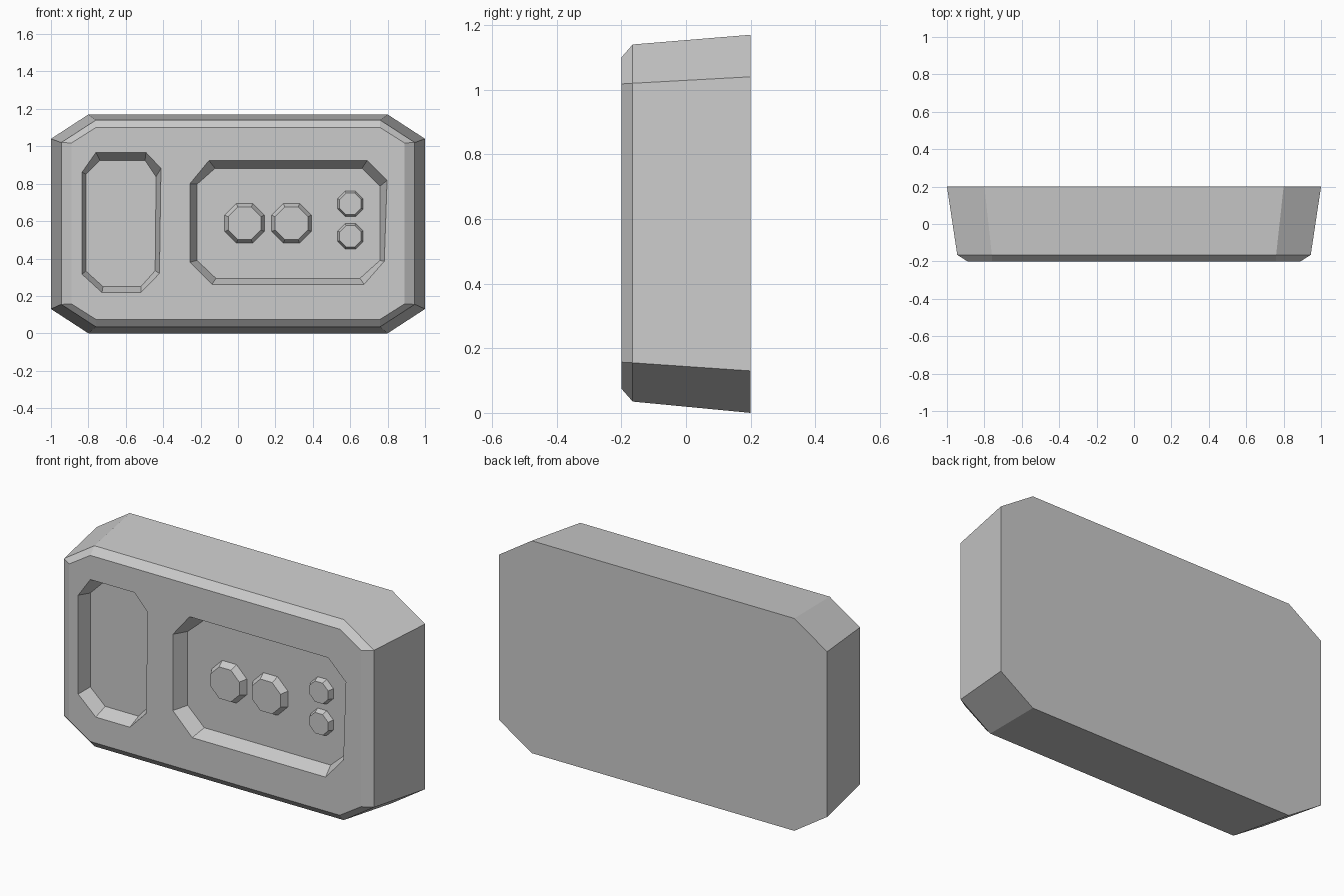
import bpy
import bmesh

if "Cube" in bpy.data.objects:
    bpy.data.objects.remove(bpy.data.objects["Cube"], do_unlink=True)

# One plain grey for the whole model
GREY = (0.6, 0.6, 0.6, 1.0)
grey = bpy.data.materials.new("plain_grey")
grey.use_nodes = True
grey.diffuse_color = GREY
grey.node_tree.nodes["Principled BSDF"].inputs["Base Color"].default_value = GREY


def octagon(left, right, bottom, top, cut_x, cut_z):
    """Corner-cut rectangle as (x, z) points."""
    return [(left + cut_x, top), (right - cut_x, top),
            (right, top - cut_z), (right, bottom + cut_z),
            (right - cut_x, bottom), (left + cut_x, bottom),
            (left, bottom + cut_z), (left, top - cut_z)]


def loft(name, layers):
    """Closed solid through (y, outline) layers."""
    bm = bmesh.new()
    rings = [[bm.verts.new((x, y, z)) for x, z in outline] for y, outline in layers]
    for a, b in zip(rings, rings[1:]):
        count = len(a)
        for i in range(count):
            j = (i + 1) % count
            bm.faces.new((a[i], a[j], b[j], b[i]))
    bm.faces.new(rings[0])
    bm.faces.new(rings[-1])
    bmesh.ops.recalc_face_normals(bm, faces=bm.faces)
    mesh = bpy.data.meshes.new(name)
    bm.to_mesh(mesh)
    bm.free()
    mesh.materials.append(grey)
    obj = bpy.data.objects.new(name, mesh)
    bpy.context.collection.objects.link(obj)
    return obj


FRONT, FLOOR, BACK = -0.2, -0.125, 0.2

# Tapered casing with a bevelled front rim
casing = loft("casing", [
    (BACK, octagon(-1, 1, 0, 1.17, 0.2, 0.13)),
    (-0.165, octagon(-0.945, 0.945, 0.035, 1.14, 0.185, 0.12)),
    (FRONT, octagon(-0.89, 0.89, 0.075, 1.1, 0.13, 0.082)),
])


def carve(name, rim, floor):
    """Cut a slope-sided recess into the casing front."""
    cutter = loft(name, [(FRONT - 0.1, rim), (FRONT, rim), (FLOOR, floor)])
    cutter.hide_render = True
    cut = casing.modifiers.new(name, "BOOLEAN")
    cut.operation = "DIFFERENCE"
    cut.solver = "EXACT"
    cut.object = cutter
    bpy.context.view_layer.objects.active = casing
    bpy.ops.object.modifier_apply(modifier=name)
    bpy.data.objects.remove(cutter, do_unlink=True)


# Tall recess on the model's right
carve("tall_recess",
      [(-0.76, 0.967), (-0.492, 0.967), (-0.412, 0.882), (-0.42, 0.32),
       (-0.519, 0.218), (-0.727, 0.218), (-0.834, 0.316), (-0.834, 0.861)],
      [(-0.738, 0.925), (-0.497, 0.925), (-0.438, 0.837), (-0.443, 0.335),
       (-0.519, 0.25), (-0.722, 0.25), (-0.813, 0.333), (-0.813, 0.85)])

# Wide recess that holds the buttons
carve("wide_recess",
      [(-0.155, 0.924), (0.69, 0.924), (0.797, 0.818), (0.782, 0.385),
       (0.674, 0.262), (-0.139, 0.262), (-0.257, 0.38), (-0.257, 0.8)],
      [(-0.123, 0.882), (0.663, 0.882), (0.759, 0.786), (0.759, 0.39),
       (0.652, 0.294), (-0.118, 0.294), (-0.219, 0.39), (-0.219, 0.797)])


def button(name, x, z, radius, height, inset):
    def ring(r):
        return octagon(x - r, x + r, z - r, z + r, r * 0.59, r * 0.59)
    loft(name, [(FLOOR + 0.002, ring(radius)), (FLOOR, ring(radius)),
                (FLOOR - height, ring(radius - inset))])


# Two large round buttons and two small stacked ones
for side, x in (("right", 0.035), ("left", 0.286)):
    button("large_button_" + side, x, 0.588, 0.106, 0.038, 0.019)
for level, z in (("upper", 0.692), ("lower", 0.519)):
    button("small_button_" + level, 0.601, z, 0.068, 0.03, 0.011)
